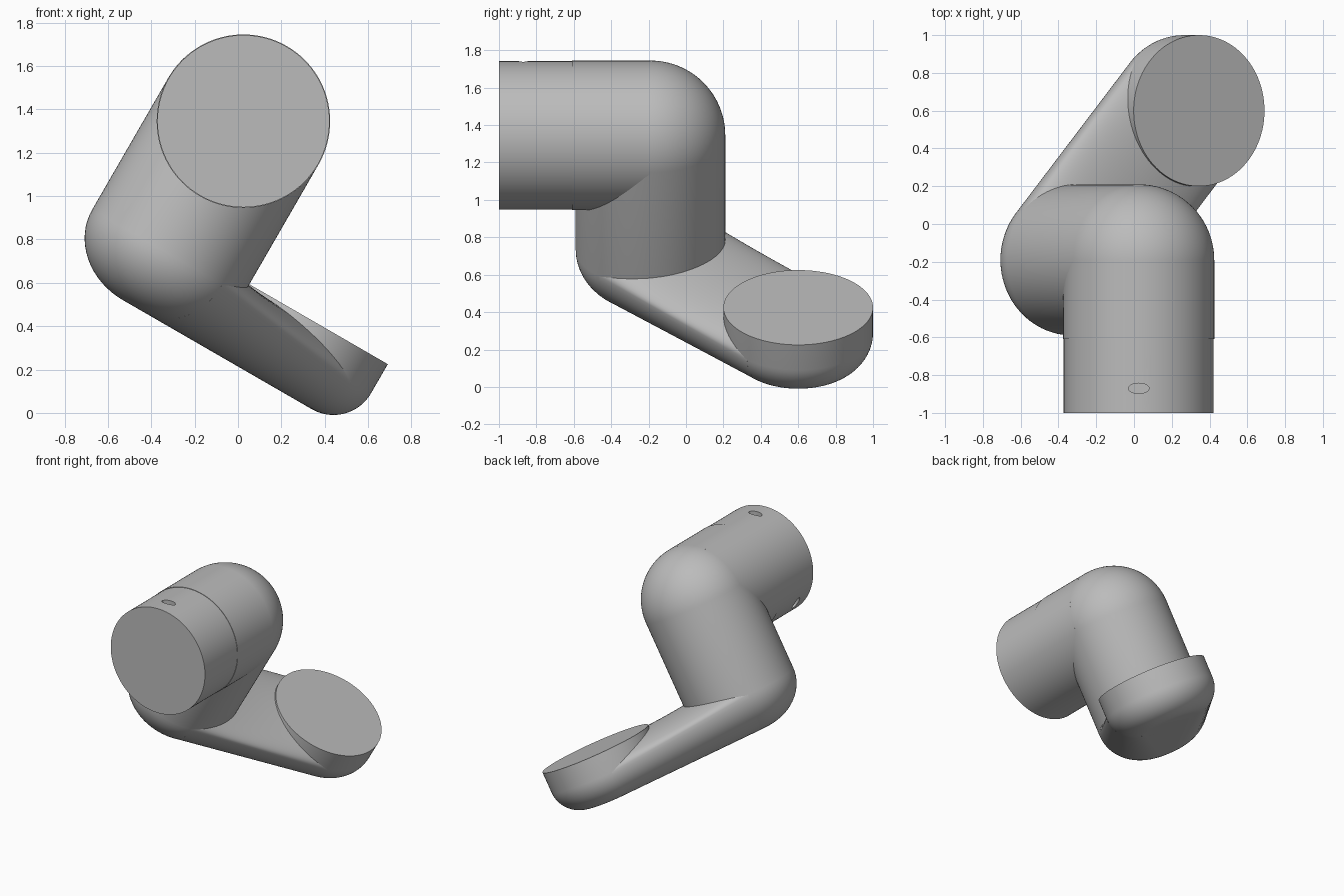
import bpy, bmesh, math
from mathutils import Vector, Matrix

if "Cube" in bpy.data.objects:
    bpy.data.objects.remove(bpy.data.objects["Cube"])

R = 0.4                      # radius of every tube
FLOOR = 0.185                # underside, measured along the tilted axis
TILT = math.radians(30)
SHOULDER = Vector((-0.651, -0.19))   # tilted-frame centres of the two ends
PAD = Vector((0.086, 0.6))

grey = bpy.data.materials.new("plain grey")
grey.use_nodes = True
grey.diffuse_color = (0.5, 0.5, 0.5, 1)
grey.node_tree.nodes["Principled BSDF"].inputs["Base Color"].default_value = (0.5, 0.5, 0.5, 1)


def finish(name, bm, tilted=True):
    bmesh.ops.recalc_face_normals(bm, faces=bm.faces)
    mesh = bpy.data.meshes.new(name)
    bm.to_mesh(mesh)
    bm.free()
    mesh.materials.append(grey)
    obj = bpy.data.objects.new(name, mesh)
    bpy.context.collection.objects.link(obj)
    if tilted:
        obj.rotation_euler.y = TILT
    bpy.ops.object.select_all(action='DESELECT')
    obj.select_set(True)
    bpy.context.view_layer.objects.active = obj
    bpy.ops.object.shade_smooth_by_angle(angle=TILT)
    return obj


def arc(cx, cz, rx, rz, start, end, steps=16):
    angles = [math.radians(start + (end - start) * i / steps) for i in range(steps + 1)]
    return [(cx + rx * math.cos(a), cz + rz * math.sin(a)) for a in angles]


def loft(rings, bm):
    loops = [[bm.verts.new(p) for p in ring] for ring in rings]
    n = len(loops[0])
    for a, b in zip(loops, loops[1:]):
        for i in range(n):
            bm.faces.new((a[i], a[(i + 1) % n], b[(i + 1) % n], b[i]))
    bm.faces.new(loops[0])
    bm.faces.new(loops[-1])


def lathe(name, profile, centre, tilted=True, matrix=Matrix(), sides=96):
    bm = bmesh.new()
    turn = [2 * math.pi * i / sides for i in range(sides)]
    loft([[matrix @ Vector((centre[0] + r * math.cos(a), centre[1] + r * math.sin(a), z))
           for a in turn] for r, z in profile], bm)
    return finish(name, bm, tilted)


# Tilted upright tube: rounded foot and a domed elbow
foot = arc(R - 0.33, FLOOR + 0.29, 0.33, 0.29, -90, 0)
dome = arc(0, 1.177, R, R, 0, 89, 32)
lathe("upright_tube", foot + dome, SHOULDER)

# Round pad with a flat top and rounded underside
lathe("end_pad", arc(R - 0.2, FLOOR + 0.2, 0.2, 0.2, -90, 0) + [(R, 0.54)], PAD)

# Link arm: soft cross-section blending from the foot to the pad
bm = bmesh.new()
along = (PAD - SHOULDER).normalized()
side = Vector((-along.y, along.x))
rings = []
for k in range(17):
    t = k / 16
    width = 0.33 + (0.2 - 0.33) * t
    height = 0.29 + (0.2 - 0.29) * t
    top = 0.52 + 0.1 * (1 - t) ** 3
    edge = FLOOR + height
    half = arc(R - width, edge, width, height, -90, 0) + arc(0, edge, R, top - edge, 0, 90)[1:]
    section = half + [(-w, z) for w, z in reversed(half[:-1])]
    centre = SHOULDER.lerp(PAD, t)
    rings.append([(*(centre + side * w), z) for w, z in section])
loft(rings, bm)
finish("link_arm", bm)

# Horizontal tube along y, with a slightly slimmer collar at the open end
to_front = Matrix.Translation((0.025, 0, 1.345)) @ Matrix.Rotation(math.pi / 2, 4, 'X')
lathe("horizontal_tube", [(R, 0.19), (R, 0.61)], (0, 0), False, to_front)
collar = lathe("front_collar", [(R - 0.003, 0.6), (R - 0.003, 1.0)], (0, 0), False, to_front)

# Small oval screw recesses in the collar
for degrees in (90, 210):
    a = math.radians(degrees)
    bpy.ops.mesh.primitive_cylinder_add(vertices=32, radius=1, depth=1)
    cutter = bpy.context.object
    cutter.name = "recess_cutter"
    cutter.hide_render = True
    cutter.scale = (0.055, 0.027, 0.08)
    cutter.rotation_euler.y = math.pi / 2 - a
    cutter.location = (0.025 + R * math.cos(a), -0.87, 1.345 + R * math.sin(a))
    bpy.context.view_layer.objects.active = collar
    cut = collar.modifiers.new("recess", 'BOOLEAN')
    cut.operation = 'DIFFERENCE'
    cut.object = cutter
    bpy.ops.object.modifier_move_to_index(modifier=cut.name, index=0)
    bpy.ops.object.modifier_apply(modifier=cut.name)
    bpy.data.objects.remove(cutter)
